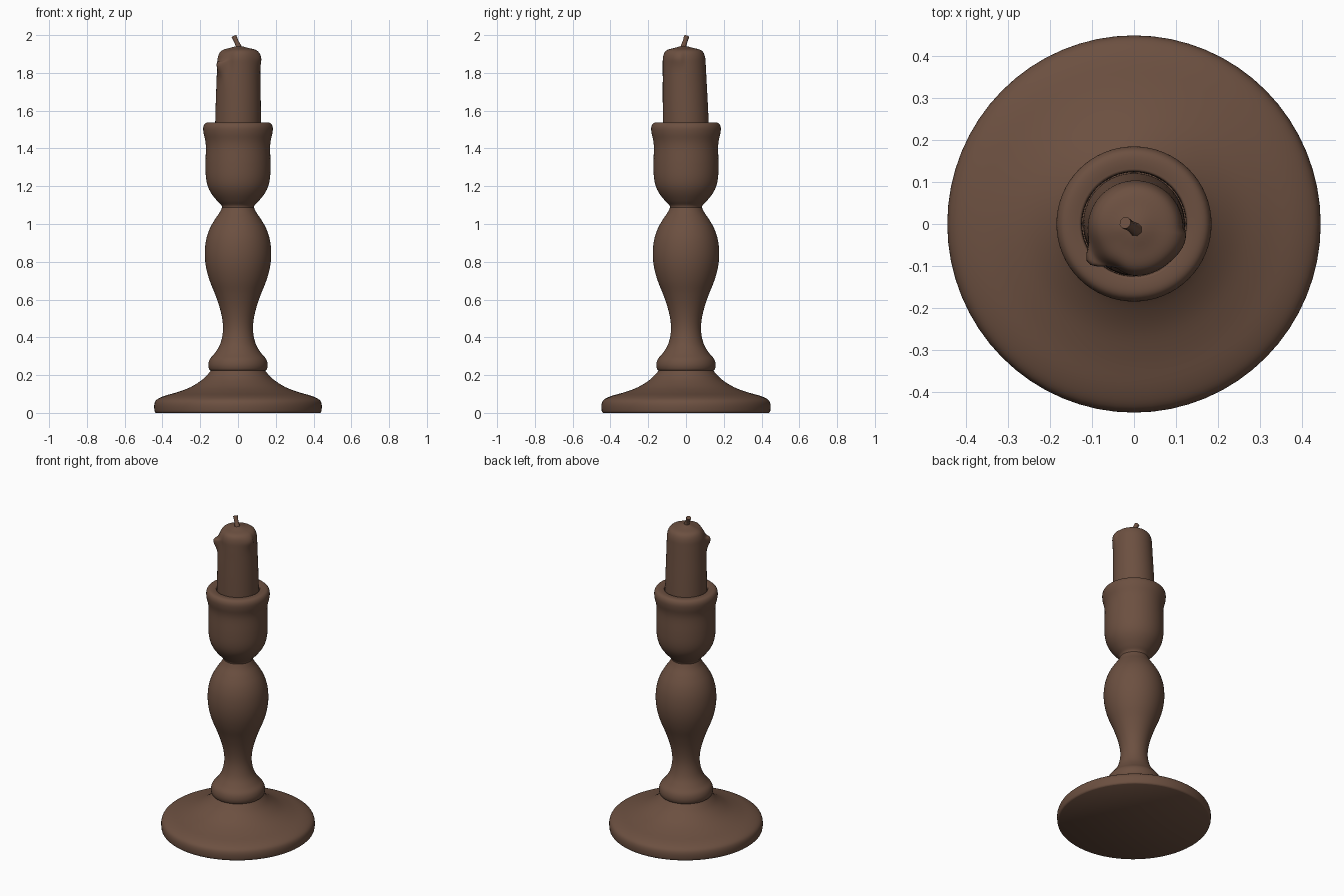
import bpy, bmesh, math
from mathutils import Vector

cube = bpy.data.objects.get("Cube")
if cube:
    bpy.data.objects.remove(cube, do_unlink=True)

COLOR = (0.15, 0.08, 0.052, 1.0)
brown = bpy.data.materials.new("warm brown")
brown.use_nodes = True
brown.diffuse_color = COLOR
shader = next(n for n in brown.node_tree.nodes if n.type == 'BSDF_PRINCIPLED')
shader.inputs["Base Color"].default_value = COLOR


def smooth_profile(points, steps=4):
    """Catmull-Rom curve through (radius, height) points."""
    pts = [Vector(p) for p in points]
    pts = [pts[0]] + pts + [pts[-1]]
    result = []
    for a, b, c, d in zip(pts, pts[1:], pts[2:], pts[3:]):
        for i in range(steps):
            t = i / steps
            result.append(0.5 * (2 * b + (c - a) * t + (2 * a - 5 * b + 4 * c - d) * t**2
                                 + (3 * b - a - 3 * c + d) * t**3))
    return result + [pts[-1]]


def finish(obj, angle=50):
    bpy.ops.object.select_all(action='DESELECT')
    obj.select_set(True)
    bpy.context.view_layer.objects.active = obj
    bpy.ops.object.shade_smooth_by_angle(angle=math.radians(angle))


def turned(name, points, shape=None, sides=64):
    """Turn a profile around z, close both ends, optionally reshape each point."""
    bm = bmesh.new()
    rings = []
    for r, z in smooth_profile(points):
        ring = []
        for i in range(sides):
            a = math.tau * i / sides
            co = shape(r, z, a) if shape else (r * math.cos(a), r * math.sin(a), z)
            ring.append(bm.verts.new(co))
        rings.append(ring)
    for low, high in zip(rings, rings[1:]):
        for i in range(sides):
            j = (i + 1) % sides
            bm.faces.new((low[i], low[j], high[j], high[i]))
    bm.faces.new(rings[0][::-1])
    bm.faces.new(rings[-1])
    bmesh.ops.recalc_face_normals(bm, faces=bm.faces)
    mesh = bpy.data.meshes.new(name)
    bm.to_mesh(mesh)
    bm.free()
    mesh.materials.append(brown)
    obj = bpy.data.objects.new(name, mesh)
    bpy.context.collection.objects.link(obj)
    finish(obj)
    return obj


# Wide foot with a rounded rim
foot = turned("foot", [(.435, 0), (.442, .01), (.443, .045), (.43, .07), (.39, .09),
                       (.32, .11), (.25, .137), (.19, .175), (.155, .21), (.14, .23)])
foot.scale.y = 1.01

# Turned stem: collar, narrow neck and belly
turned("stem", [(.14, .222), (.152, .23), (.157, .255), (.149, .285), (.124, .315),
                (.096, .36), (.081, .42), (.081, .48), (.095, .55), (.12, .625),
                (.15, .7), (.169, .77), (.176, .84), (.17, .91), (.152, .97),
                (.125, 1.02), (.098, 1.06), (.083, 1.09)])

# Cup with a flared lip and a shallow socket
turned("cup", [(.083, 1.085), (.088, 1.1), (.11, 1.122), (.14, 1.16), (.16, 1.2),
               (.17, 1.25), (.172, 1.32), (.17, 1.4), (.173, 1.44), (.182, 1.48),
               (.184, 1.51), (.176, 1.53), (.16, 1.538), (.135, 1.537),
               (.125, 1.53), (.123, 1.49)])


def bump(value, centre, width):
    return math.exp(-((value - centre) / width) ** 2)


def melted(r, z, a):
    """Lean the candle forward and add wax drips and an uneven shoulder."""
    turn = math.degrees(a)
    edge = r / .11
    side_drip = .026 * bump(turn, 216, 13) * bump(z, 1.845, .045)
    right_drip = .009 * bump(turn, 345, 22) * bump(z, 1.88, .04)
    dent = .008 * bump(turn, 244, 14) * bump(z, 1.86, .09)
    r += edge * (side_drip + right_drip - dent)
    lean = max(0, (z - 1.5) / .4)
    sag = .03 * bump(turn, 216, 30) * bump(z, 1.9, .03) * edge
    return (r * math.cos(a) + .004 * lean, r * math.sin(a) - .011 * lean, z - sag)


# Candle with a domed, melted top
turned("candle", [(.121, 1.49), (.121, 1.54), (.119, 1.65), (.116, 1.76), (.114, 1.84),
                  (.112, 1.88), (.103, 1.908), (.085, 1.923), (.05, 1.932),
                  (.02, 1.94), (.003, 1.942)], melted)

# Bent wick
curve = bpy.data.curves.new("wick", 'CURVE')
curve.dimensions = '3D'
curve.bevel_depth = .014
curve.bevel_resolution = 2
curve.use_fill_caps = True
path = curve.splines.new('POLY')
nodes = [(.006, -.014, 1.92), (.002, -.012, 1.945), (-.01, -.004, 1.968), (-.021, .003, 1.993)]
path.points.add(len(nodes) - 1)
for point, co, thickness in zip(path.points, nodes, (1.5, 1.05, .9, 1.05)):
    point.co = (*co, 1)
    point.radius = thickness
curve.materials.append(brown)
wick = bpy.data.objects.new("wick", curve)
bpy.context.collection.objects.link(wick)
bpy.ops.object.select_all(action='DESELECT')
wick.select_set(True)
bpy.context.view_layer.objects.active = wick
bpy.ops.object.convert(target='MESH')
finish(bpy.context.view_layer.objects.active)
